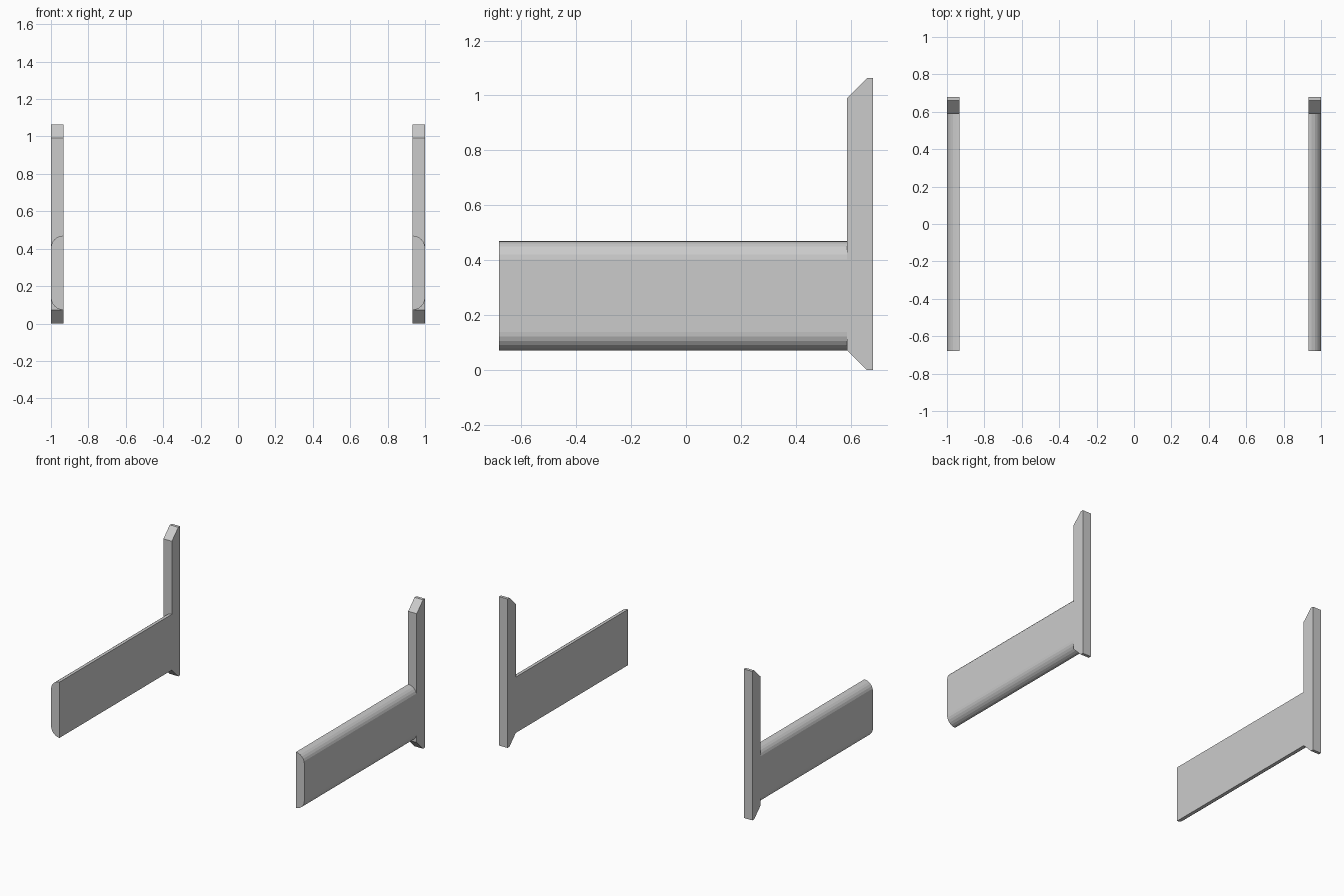
import bpy, bmesh, math
from mathutils import Vector

if "Cube" in bpy.data.objects:
    bpy.data.objects.remove(bpy.data.objects["Cube"])

X_IN, X_OUT = 0.933, 1.0          # thickness of both parts
Y_FRONT, Y_POST, Y_BACK = -0.68, 0.587, 0.68
Z_LOW, Z_HIGH, HEIGHT = 0.072, 0.47, 1.063
CHAMFER = 0.072
ARC_STEPS = 6


def extrude_profile(name, points, offset):
    """Solid prism from a planar outline."""
    bm = bmesh.new()
    face = bm.faces.new([bm.verts.new(p) for p in points])
    result = bmesh.ops.extrude_face_region(bm, geom=[face])
    moved = [g for g in result["geom"] if isinstance(g, bmesh.types.BMVert)]
    bmesh.ops.translate(bm, verts=moved, vec=Vector(offset))
    bmesh.ops.recalc_face_normals(bm, faces=bm.faces)
    mesh = bpy.data.meshes.new(name)
    bm.to_mesh(mesh)
    bm.free()
    obj = bpy.data.objects.new(name, mesh)
    bpy.context.collection.objects.link(obj)
    return obj


# Upright post with chamfered front corners
post_outline = [
    (Y_POST, CHAMFER), (Y_POST + CHAMFER, 0), (Y_BACK, 0),
    (Y_BACK, HEIGHT), (Y_POST + CHAMFER, HEIGHT), (Y_POST, HEIGHT - CHAMFER),
]
bracket = extrude_profile("post_and_rail", [(X_IN, y, z) for y, z in post_outline],
                          (X_OUT - X_IN, 0, 0))

# Long rail with rounded outer edges, running into the post
r = X_OUT - X_IN
arc = [(math.cos(a), math.sin(a))
       for a in (i * math.pi / 2 / ARC_STEPS for i in range(ARC_STEPS + 1))]
section = [(X_IN + r * c, Z_HIGH - r + r * s) for c, s in arc]
section += [(X_IN + r * c, Z_LOW + r - r * s) for c, s in reversed(arc)]
rail = extrude_profile("rail_helper", [(x, Y_FRONT, z) for x, z in section],
                       (0, Y_POST + 0.04 - Y_FRONT, 0))
rail.hide_render = True

# Join the two into one solid and mirror to the other side
union = bracket.modifiers.new("join_rail", 'BOOLEAN')
union.operation = 'UNION'
union.solver = 'EXACT'
union.object = rail
mirror = bracket.modifiers.new("other_side", 'MIRROR')
mirror.use_axis = (True, False, False)
mirror.use_mirror_merge = False

bpy.context.view_layer.objects.active = bracket
bracket.select_set(True)
for name in ("join_rail", "other_side"):
    bpy.ops.object.modifier_apply(modifier=name)
bpy.data.objects.remove(rail, do_unlink=True)
